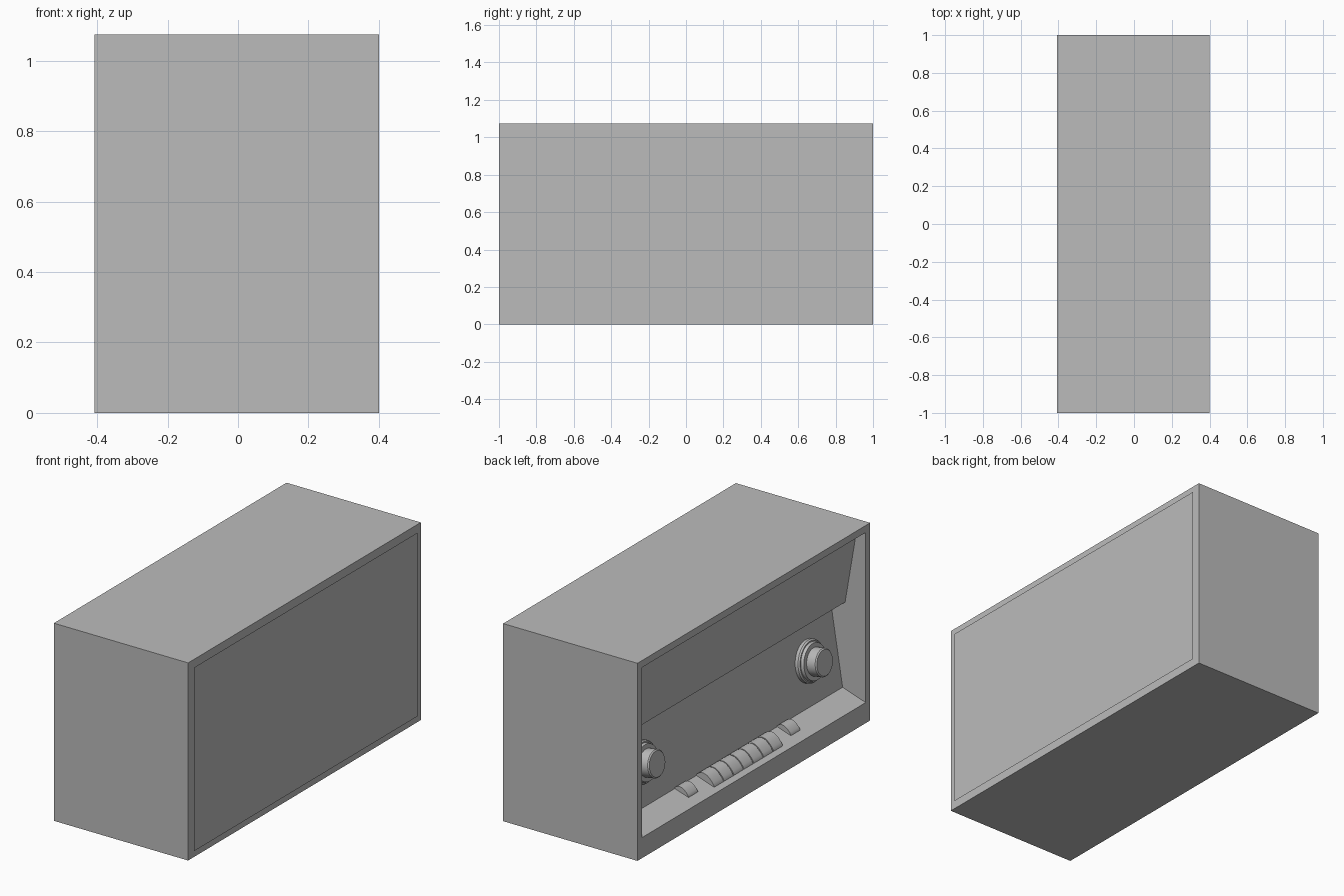
import bpy, bmesh, math
from mathutils import Vector

if "Cube" in bpy.data.objects:
    bpy.data.objects.remove(bpy.data.objects["Cube"], do_unlink=True)

FRONT, BACK, HALF, TOP = -0.408, 0.400, 1.0, 1.075
RIM = 0.038

grey = bpy.data.materials.new("plain grey")
grey.use_nodes = True
grey.diffuse_color = (0.5, 0.5, 0.5, 1)
grey.node_tree.nodes["Principled BSDF"].inputs["Base Color"].default_value = (0.5, 0.5, 0.5, 1)


def finish(name, bm, smooth=False):
    bmesh.ops.recalc_face_normals(bm, faces=bm.faces)
    mesh = bpy.data.meshes.new(name)
    bm.to_mesh(mesh)
    bm.free()
    mesh.materials.append(grey)
    ob = bpy.data.objects.new(name, mesh)
    bpy.context.collection.objects.link(ob)
    bpy.ops.object.select_all(action="DESELECT")
    ob.select_set(True)
    bpy.context.view_layer.objects.active = ob
    if smooth:
        bpy.ops.object.shade_smooth_by_angle(angle=math.radians(35))
    return ob


def prism(name, outline, y0, y1, smooth=False):
    """Extrude an outline of (depth behind the front, z) along y."""
    bm = bmesh.new()
    face = bm.faces.new([bm.verts.new((FRONT + d, y0, z)) for d, z in outline])
    new = bmesh.ops.extrude_face_region(bm, geom=[face])["geom"]
    verts = [v for v in new if isinstance(v, bmesh.types.BMVert)]
    bmesh.ops.translate(bm, verts=verts, vec=(0, y1 - y0, 0))
    return finish(name, bm, smooth)


# Cabinet with the recessed front: sloped shelf, control panel, overhanging upper panel
depth = BACK - FRONT
shelf_front, shelf_back = Vector((0, 0.112)), Vector((0.139, 0.158))
panel_top = Vector((0.214, 0.625))
recess = [(-0.05, 0.112), shelf_front, shelf_back, panel_top,
          (0.124, 0.625), (0.054, TOP - RIM), (-0.05, TOP - RIM)]
cutter = prism("recess_cutter", recess, RIM - HALF, HALF - RIM)
cutter.hide_render = True
cabinet = prism("cabinet", [(0, 0), (depth, 0), (depth, TOP), (0, TOP)], -HALF, HALF)
cut = cabinet.modifiers.new("recess", "BOOLEAN")
cut.operation, cut.solver, cut.object = "DIFFERENCE", "EXACT", cutter
bpy.ops.object.modifier_apply(modifier=cut.name)
bpy.data.objects.remove(cutter, do_unlink=True)

# Back cover sheet, just clear of the cabinet
bm = bmesh.new()
w = HALF - RIM
bm.faces.new([bm.verts.new((-FRONT, y, z)) for y, z in
              ((-w, RIM), (w, RIM), (w, TOP - RIM), (-w, TOP - RIM))])
cover = finish("back_cover", bm)
if cover.data.polygons[0].normal.x < 0:
    cover.data.flip_normals()


# Turned knobs, square to the control panel
def knob(name, y):
    profile = [(0, -0.01), (0.112, -0.01), (0.112, 0.018), (0.106, 0.026), (0.1, 0.026),
               (0.096, 0.042), (0.073, 0.042), (0.073, 0.094), (0.067, 0.1), (0, 0.1)]
    bm = bmesh.new()
    verts = [bm.verts.new((r, 0, h)) for r, h in profile]
    edges = [bm.edges.new(pair) for pair in zip(verts, verts[1:])]
    bmesh.ops.spin(bm, geom=verts + edges, cent=(0, 0, 0), axis=(0, 0, 1),
                   angle=math.tau, steps=40)
    bmesh.ops.remove_doubles(bm, verts=bm.verts, dist=0.0005)
    slope = panel_top - shelf_back
    normal = Vector((-slope.y, 0, slope.x)).normalized()
    spot = shelf_back + slope * 0.485
    ob = finish(name, bm, True)
    ob.rotation_euler = normal.to_track_quat("Z", "Y").to_euler()
    ob.location = (FRONT + spot.x, y, spot.y)


for side, sign in (("left", -1), ("right", 1)):
    knob(side + "_knob", sign * 0.72)


# Push buttons: arched humps resting on the shelf
def button(name, y, width, near, rise):
    slope = (shelf_back - shelf_front) / shelf_back.x
    a = shelf_front + slope * near
    b = shelf_back + Vector((0.002, 0))
    steps = 12
    arch = []
    for i in range(steps + 1):
        t = i / steps
        p = a.lerp(b, t)
        arch.append((p.x, p.y + 0.004 + rise * math.sin(math.pi * t) ** 0.8))
    outline = [(a.x, a.y - 0.004), *arch, (b.x, b.y - 0.004)]
    prism(name, outline, y - width / 2, y + width / 2, True)


PITCH = 0.085
for i in range(7):
    button(f"key_{i + 1}", (i - 3) * PITCH, PITCH - 0.006, 0.032, 0.036)
for side, sign in (("left", -1), ("right", 1)):
    button(side + "_button", sign * 0.44, 0.08, 0.057, 0.026)
